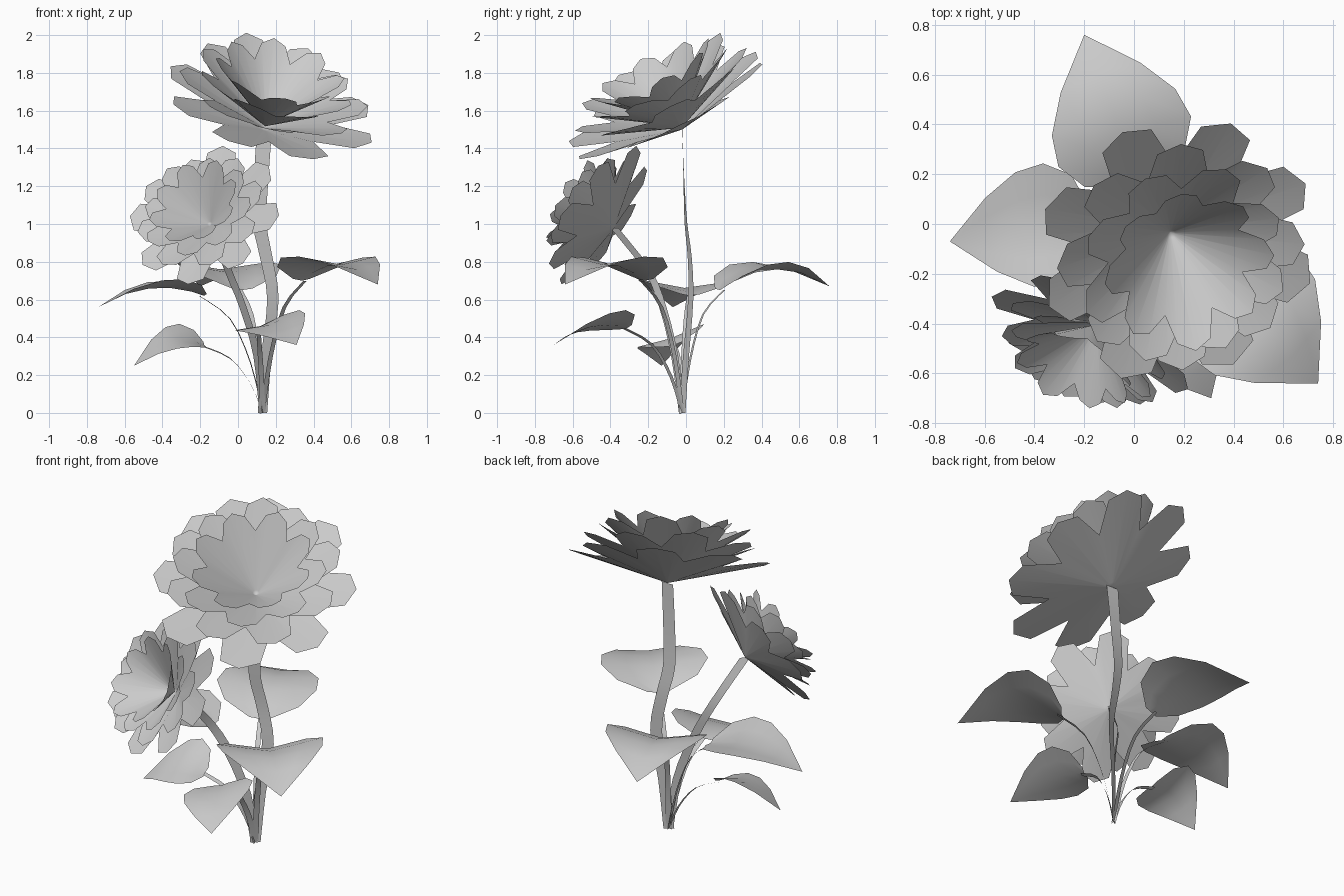
import bpy, bmesh, math, random
from mathutils import Vector

random.seed(4)
cube = bpy.data.objects.get("Cube")
if cube:
    bpy.data.objects.remove(cube, do_unlink=True)

# One flat colour for the whole plant
grey = bpy.data.materials.new("plant_grey")
grey.use_nodes = True
grey.diffuse_color = (0.6, 0.6, 0.6, 1)
shader = grey.node_tree.nodes["Principled BSDF"]
shader.inputs["Base Color"].default_value = (0.6, 0.6, 0.6, 1)
shader.inputs["Roughness"].default_value = 0.9

UP = Vector((0, 0, 1))
ROOT = Vector((0.13, -0.02, 0))


def finish(bm, name):
    mesh = bpy.data.meshes.new(name)
    bm.to_mesh(mesh)
    bm.free()
    mesh.materials.append(grey)
    for p in mesh.polygons:
        p.use_smooth = True
    obj = bpy.data.objects.new(name, mesh)
    bpy.context.collection.objects.link(obj)
    return obj


def skin(bm, rows):
    """Join neighbouring rows of points with quads."""
    grid = [[bm.verts.new(p) for p in row] for row in rows]
    for a, b in zip(grid, grid[1:]):
        for i in range(len(a) - 1):
            bm.faces.new((a[i], a[i + 1], b[i + 1], b[i]))


def smooth_path(points, steps=3):
    """Catmull-Rom samples through the points."""
    pts = [Vector(p) for p in points]
    pts = [pts[0]] + pts + [pts[-1]]
    out = []
    for a, b, c, d in zip(pts, pts[1:], pts[2:], pts[3:]):
        for s in range(steps):
            t = s / steps
            out.append(0.5 * (2 * b + (c - a) * t + (2 * a - 5 * b + 4 * c - d) * t ** 2
                              + (3 * b - a - 3 * c + d) * t ** 3))
    return out + [pts[-1]]


def stem(name, points, side, end_side, width, end_width):
    """Flat ribbon stem along a path, twisting from one side direction to another."""
    path = smooth_path(points)
    rows = []
    for i, p in enumerate(path):
        t = i / (len(path) - 1)
        across = Vector(side).lerp(Vector(end_side), t).normalized()
        across *= (width + (end_width - width) * t) / 2
        rows.append((p - across, p + across))
    bm = bmesh.new()
    skin(bm, rows)
    finish(bm, name)


def leaf(name, base, tip, width, arch, roll=0.0, cup=0.15):
    """Arched leaf with raised margins, and its thin stalk."""
    base, tip = Vector(base), Vector(tip)
    along = tip - base
    side = UP.cross(along).normalized()
    side = (side + UP * roll).normalized()
    outline = ((0, 0.2), (0.12, 0.75), (0.32, 1), (0.52, 0.93), (0.74, 0.6), (1, 0))
    rows = []
    for t, w in outline:
        mid = base + along * t + UP * arch * 4 * t * (1 - t)
        row = []
        for s in (-1, -0.5, 0, 0.5, 1):
            half = w * width / 2
            row.append(mid + side * s * half + UP * cup * half * abs(s) - along * 0.06 * abs(s) * w)
        rows.append(row)
    bm = bmesh.new()
    skin(bm, rows)
    bmesh.ops.remove_doubles(bm, verts=bm.verts, dist=1e-5)
    finish(bm, name)
    # The stalk rises from the root and bends over into the leaf
    run = base - ROOT
    bend = [ROOT,
            ROOT + Vector((run.x * 0.2, run.y * 0.2, run.z * 0.42)),
            ROOT + Vector((run.x * 0.55, run.y * 0.55, run.z * 0.8)),
            base + along * 0.04]
    stem(name + "_stalk", bend, side, side, 0.035, 0.025)


def flower(name, base, axis, scale):
    """Nested shallow cones whose rims are cut into petals."""
    base, n = Vector(base), Vector(axis).normalized()
    u = (UP - n * n.z).normalized()
    v = n.cross(u)
    count = 8
    # Radius, height, turn and notch depth of each layer, outermost first
    layers = ((0.59, 0.16, -0.5, 0.58), (0.5, 0.235, 0, 0.66),
              (0.43, 0.3, -0.5, 0.7), (0.35, 0.345, 0.1, 0.72))
    # Position within a petal and its reach: corner, tip, corner
    rim = ((0.24, 0.93), (0.5, 1), (0.76, 0.93))
    for k, (radius, height, turn, notch) in enumerate(layers):
        radius, height = radius * scale, height * scale
        floor = base + n * 0.01 * k
        bm = bmesh.new()
        centre = bm.verts.new(floor)
        inner, outer = [], []
        for i in range(count):
            grow = random.uniform(0.96, 1.04)
            lift = random.uniform(-0.01, 0.01)
            for f, reach in ((0, notch),) + rim:
                a = math.tau * (i + f + turn) / count
                out = u * math.cos(a) + v * math.sin(a)
                r = reach * (grow if f else 1)
                crease = 0.01 if f == 0 else lift
                slope = n * height + out * radius
                inner.append(bm.verts.new(floor + slope * 0.05))
                outer.append(bm.verts.new(floor + slope * r + n * crease))
        total = len(outer)
        for i in range(total):
            j = (i + 1) % total
            bm.faces.new((centre, inner[i], inner[j]))
            bm.faces.new((inner[i], outer[i], outer[j], inner[j]))
        finish(bm, f"{name}_petals_{k + 1}")


# Flower heads
flower("large_flower", (0.14, -0.02, 1.5), (0.21, -0.44, 0.87), 1)
flower("small_flower", (-0.135, -0.38, 0.98), (-0.36, -0.78, 0.51), 0.72)

# Flower stems
stem("large_flower_stem",
     (ROOT, (0.15, 0, 0.3), (0.185, 0.025, 0.6), (0.15, 0.02, 0.82),
      (0.115, 0, 1.0), (0.12, -0.01, 1.2), (0.14, -0.02, 1.5)),
     (1, 0.7, 0), (1, -0.05, 0), 0.06, 0.08)
stem("small_flower_stem",
     (ROOT, (0.1, -0.06, 0.3), (0.03, -0.12, 0.55), (-0.05, -0.2, 0.75), (-0.135, -0.38, 0.98)),
     (0.7, 0.7, 0), (0.7, 0.7, 0), 0.05, 0.06)

# Leaves
leaf("front_left_leaf", (0.34, -0.22, 0.7), (0.74, -0.64, 0.68), 0.6, 0.095)
leaf("back_leaf", (0.02, 0.18, 0.65), (-0.2, 0.76, 0.67), 0.57, 0.1)
leaf("right_leaf", (-0.18, 0.02, 0.62), (-0.74, -0.07, 0.56), 0.5, 0.07, 0.02)
leaf("low_right_leaf", (-0.18, -0.06, 0.36), (-0.55, -0.13, 0.25), 0.38, 0.08, -0.34, 0.05)
leaf("low_front_leaf", (0.1, -0.31, 0.45), (0.31, -0.7, 0.36), 0.4, 0.05, 0.28, 0.1)
